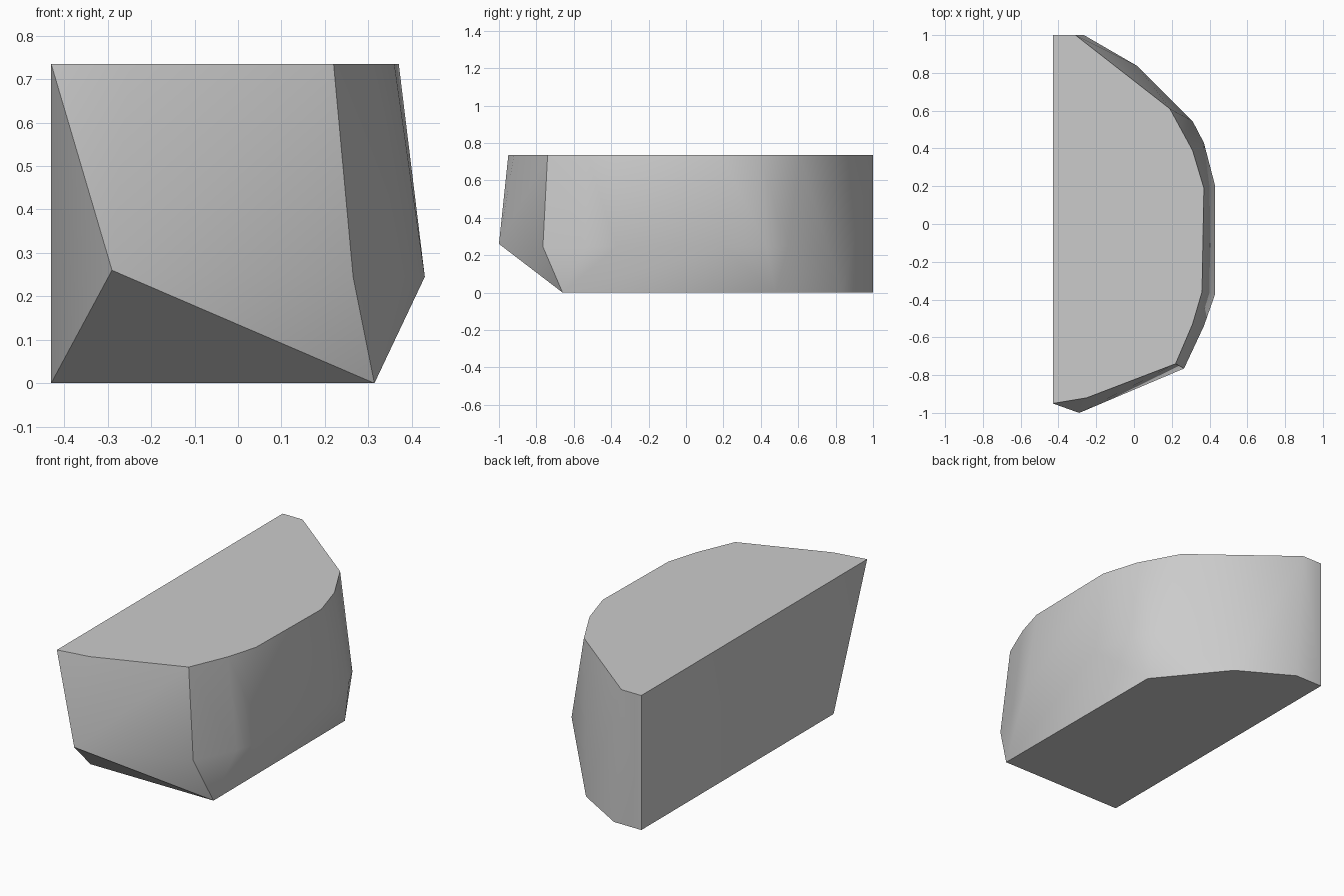
import bpy
import bmesh
from math import radians

cube = bpy.data.objects.get("Cube")
if cube:
    bpy.data.objects.remove(cube, do_unlink=True)

# Plain grey stone
grey = bpy.data.materials.new("grey_stone")
grey.use_nodes = True
colour = (0.6, 0.6, 0.6, 1)
grey.diffuse_color = colour
grey.node_tree.nodes["Principled BSDF"].inputs["Base Color"].default_value = colour

back_x = -0.43   # flat cut side
height = 0.735
belly = 0.245    # level where the block is widest

# Outlines of the block at its three levels, from front to back
top_outline = [(back_x, -0.95), (-0.25, -0.92), (0.22, -0.74), (0.31, -0.53),
               (0.36, -0.36), (0.37, 0.19), (0.31, 0.39), (0.19, 0.61),
               (-0.31, 1), (back_x, 1)]
belly_outline = [(0.265, -0.765), (0.37, -0.54), (0.43, -0.37),
                 (0.43, 0.2), (0.37, 0.43), (0.31, 0.545)]
base_outline = [(back_x, -0.66), (0.314, -0.66), (0.31, 0.48),
                (0.02, 0.835), (-0.265, 1), (back_x, 1)]
front_tip = (-0.29, -1, 0.26)

# Wrap the outlines in one convex faceted block
bm = bmesh.new()
for outline, z in ((top_outline, height), (belly_outline, belly), (base_outline, 0)):
    for x, y in outline:
        bm.verts.new((x, y, z))
bm.verts.new(front_tip)
hull = bmesh.ops.convex_hull(bm, input=bm.verts[:])
loose = [v for v in bm.verts if not v.link_faces]
bmesh.ops.delete(bm, geom=loose, context='VERTS')
bmesh.ops.dissolve_limit(bm, angle_limit=radians(0.5), verts=bm.verts[:], edges=bm.edges[:])
bmesh.ops.recalc_face_normals(bm, faces=bm.faces[:])

mesh = bpy.data.meshes.new("half_boulder")
bm.to_mesh(mesh)
bm.free()
mesh.materials.append(grey)
boulder = bpy.data.objects.new("half_boulder", mesh)
bpy.context.collection.objects.link(boulder)

# Soft shading round the curved side, crisp main edges
bpy.context.view_layer.objects.active = boulder
boulder.select_set(True)
bpy.ops.object.shade_smooth_by_angle(angle=radians(37))
